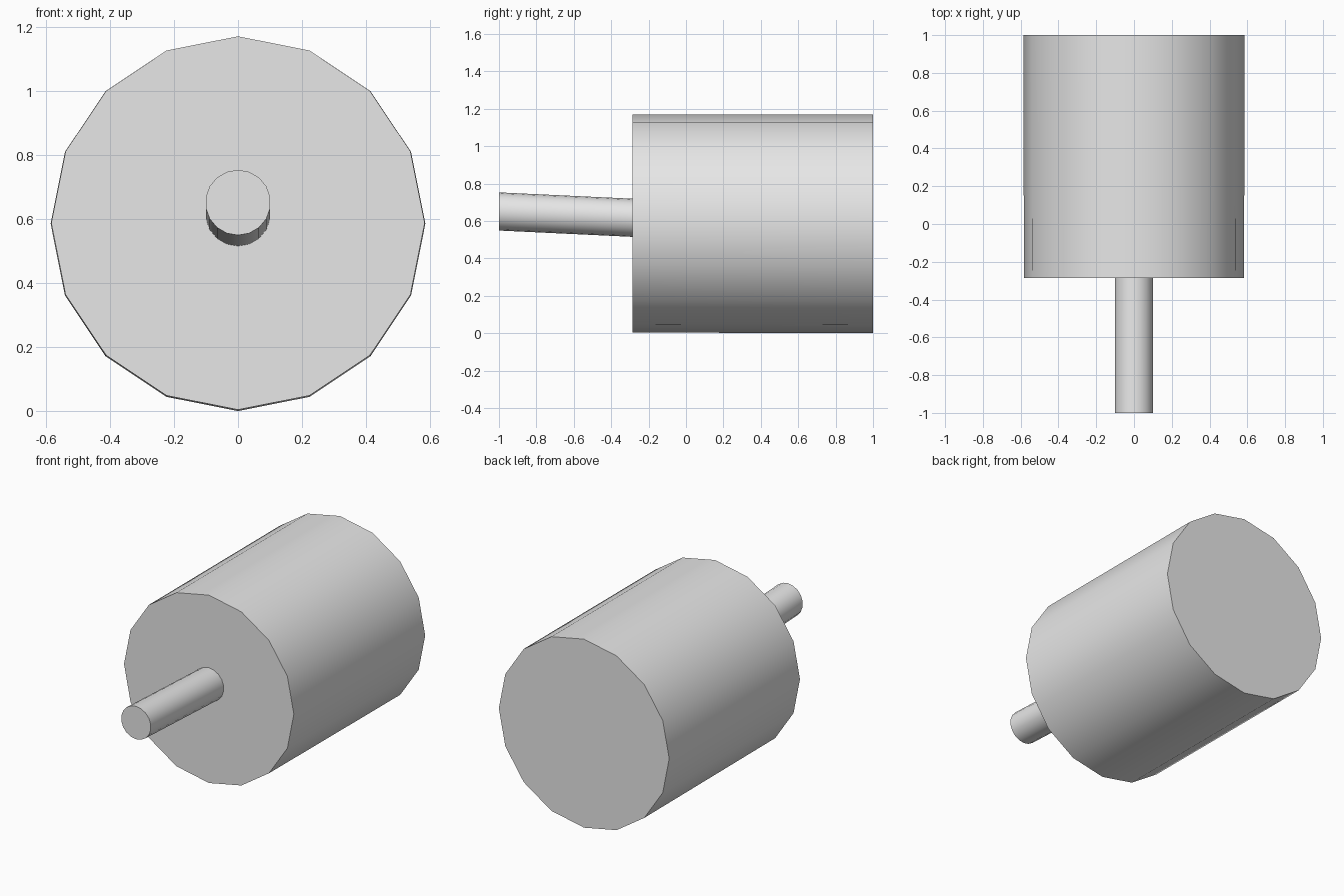
import bpy
import bmesh
from math import sin, cos, pi

cube = bpy.data.objects.get("Cube")
if cube:
    bpy.data.objects.remove(cube, do_unlink=True)

GREY = (0.8, 0.8, 0.8, 1.0)
grey = bpy.data.materials.new("plain_grey")
grey.use_nodes = True
grey.diffuse_color = GREY
grey.node_tree.nodes["Principled BSDF"].inputs["Base Color"].default_value = GREY


def barrel(name, sides, rings):
    """Capped tube along y; each ring is (y, centre height, radius)."""
    bm = bmesh.new()
    loops = []
    for y, z, r in rings:
        angles = [2 * pi * i / sides for i in range(sides)]
        loops.append([bm.verts.new((r * sin(a), y, z + r * cos(a))) for a in angles])
    front, back = loops
    for i in range(sides):
        j = (i + 1) % sides
        bm.faces.new((front[i], front[j], back[j], back[i]))
    bm.faces.new(front)
    bm.faces.new(back)
    bmesh.ops.recalc_face_normals(bm, faces=bm.faces)
    mesh = bpy.data.meshes.new(name)
    bm.to_mesh(mesh)
    bm.free()
    mesh.materials.append(grey)
    obj = bpy.data.objects.new(name, mesh)
    bpy.context.collection.objects.link(obj)
    bpy.ops.object.select_all(action="DESELECT")
    obj.select_set(True)
    bpy.context.view_layer.objects.active = obj
    bpy.ops.object.shade_smooth_by_angle()
    return obj


# Large drum
barrel("drum", 16, [(-0.285, 0.587, 0.583), (1.0, 0.585, 0.585)])

# Slightly rising shaft with upright ends, sunk a little into the drum
barrel("shaft", 18, [(-1.0, 0.651, 0.102), (-0.26, 0.616, 0.102)])
